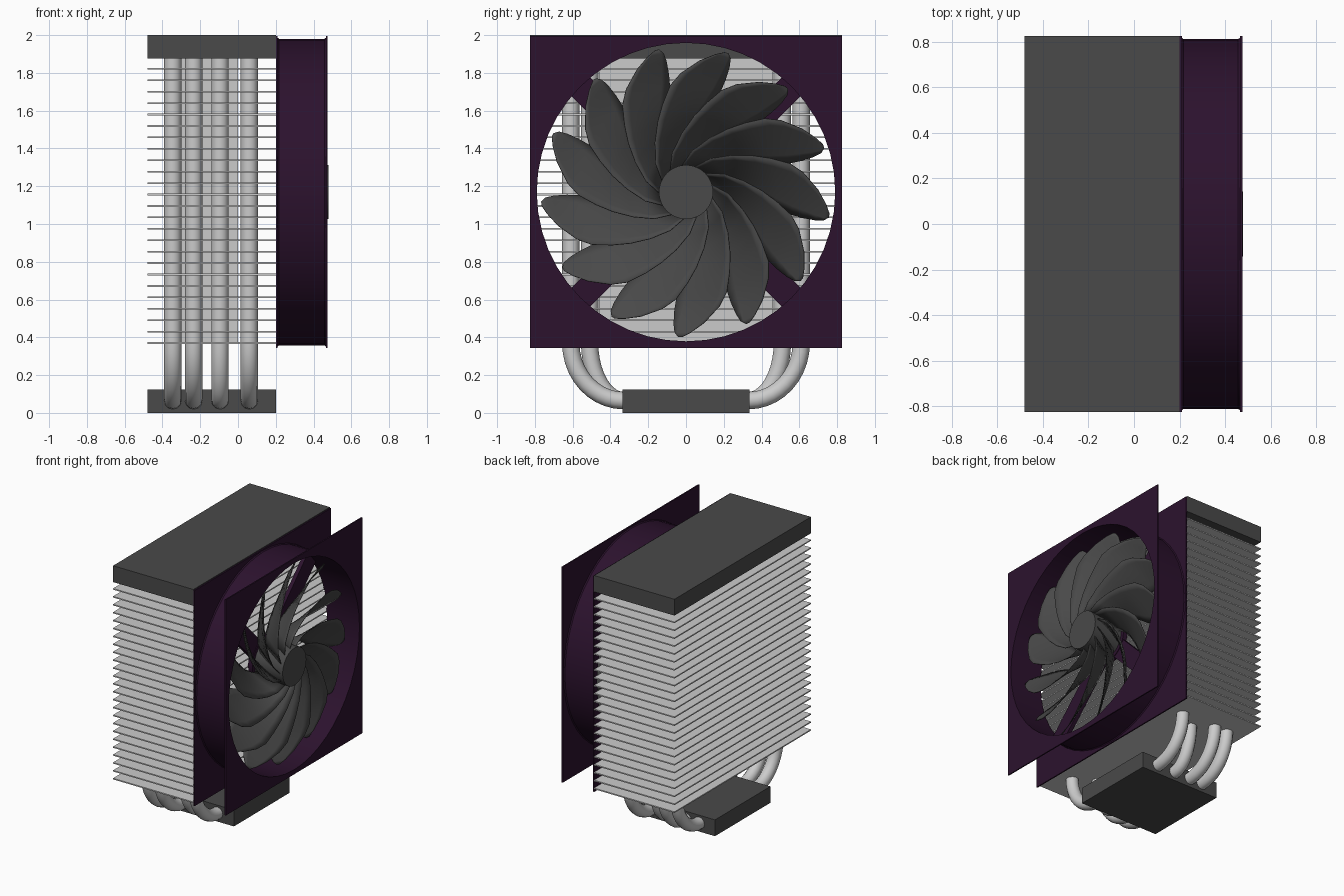
import bpy, bmesh
from math import sin, cos, pi, radians

if "Cube" in bpy.data.objects:
    bpy.data.objects.remove(bpy.data.objects["Cube"])


def material(name, color):
    m = bpy.data.materials.new(name)
    m.diffuse_color = color
    m.use_nodes = True
    m.node_tree.nodes["Principled BSDF"].inputs["Base Color"].default_value = m.diffuse_color
    return m


DARK = material("dark_grey", (0.067, 0.067, 0.067, 1))
PURPLE = material("purple", (0.025, 0.006, 0.027, 1))
CZ = 1.169         # fan axis height
SEG = 48


def make(name, verts, faces, mat=None, smooth=False):
    me = bpy.data.meshes.new(name)
    me.from_pydata(verts, [], faces)
    bm = bmesh.new()
    bm.from_mesh(me)
    bmesh.ops.recalc_face_normals(bm, faces=bm.faces)
    bm.to_mesh(me)
    bm.free()
    ob = bpy.data.objects.new(name, me)
    bpy.context.collection.objects.link(ob)
    if mat:
        me.materials.append(mat)
    if smooth:
        bpy.ops.object.select_all(action='DESELECT')
        ob.select_set(True)
        bpy.context.view_layer.objects.active = ob
        bpy.ops.object.shade_smooth_by_angle(angle=radians(35))
    return ob


def box(name, x0, x1, y0, y1, z0, z1, mat=None):
    v = [(x, y, z) for x in (x0, x1) for y in (y0, y1) for z in (z0, z1)]
    f = [(0, 1, 3, 2), (4, 6, 7, 5), (0, 4, 5, 1), (2, 3, 7, 6), (0, 2, 6, 4), (1, 5, 7, 3)]
    return make(name, v, f, mat)


def loop(x, r, square=False):
    pts = []
    for i in range(SEG):
        a = 2 * pi * i / SEG
        k = r / max(abs(cos(a)), abs(sin(a))) if square else r
        pts.append((x, k * cos(a), CZ + k * sin(a)))
    return pts


def ring(name, loops, mat, closed=True):
    n = len(loops)
    faces = []
    for j in range(n if closed else n - 1):
        a, b = j * SEG, ((j + 1) % n) * SEG
        faces += [(a + i, a + (i + 1) % SEG, b + (i + 1) % SEG, b + i) for i in range(SEG)]
    if not closed:
        faces += [tuple(range(SEG)), tuple(range((n - 1) * SEG, n * SEG))]
    return make(name, [p for l in loops for p in l], faces, mat, True)


# Base plate, top cover and inner core
box("base_plate", -0.48, 0.20, -0.335, 0.335, 0, 0.125, DARK)
box("top_cover", -0.48, 0.20, -0.825, 0.825, 1.875, 2.0, DARK)
box("inner_core", -0.345, 0.0, -0.46, 0.46, 0.37, 1.88)

# Cooling fins
for i in range(25):
    z = 0.365 + i * 0.0605
    box(f"fin_{i + 1}", -0.48, 0.20, -0.825, 0.825, z, z + 0.009)

# U-shaped heat pipes
for i, (x, a) in enumerate([(-0.345, 0.61), (-0.235, 0.61), (-0.095, 0.51), (0.06, 0.61)]):
    half = [(0.33 + (a - 0.33) * sin(t), 0.37 - 0.305 * cos(t))
            for t in [pi / 2 * k / 10 for k in range(11)]] + [(a, 1.88)]
    path = [(-y, z) for y, z in reversed(half)] + half
    cu = bpy.data.curves.new(f"heat_pipe_{i + 1}", 'CURVE')
    cu.dimensions = '3D'
    cu.bevel_depth = 0.046
    cu.bevel_resolution = 4
    cu.use_fill_caps = True
    sp = cu.splines.new('POLY')
    sp.points.add(len(path) - 1)
    for p, (y, z) in zip(sp.points, path):
        p.co = (x, y, z, 1)
    sp.use_smooth = True
    bpy.context.collection.objects.link(bpy.data.objects.new(cu.name, cu))

# Fan frame: two square flanges joined by a round duct
for name, x0, x1 in (("rear_flange", 0.20, 0.21), ("front_flange", 0.465, 0.475)):
    ring(name, [loop(x0, 0.79), loop(x0, 0.825, True),
                loop(x1, 0.825, True), loop(x1, 0.79)], PURPLE)
ring("fan_duct", [loop(0.202, 0.79), loop(0.202, 0.823), loop(0.218, 0.811),
                  loop(0.457, 0.811), loop(0.473, 0.823), loop(0.473, 0.79)], PURPLE)

# Diagonal struts and motor mount behind the blades
for i in range(2):
    s = box(f"strut_{i + 1}", 0.205, 0.235, -0.80, 0.80, -0.07, 0.07, PURPLE)
    s.location.z = CZ
    s.rotation_euler.x = radians(45 + 90 * i)
ring("motor_mount", [loop(0.205, 0.17), loop(0.24, 0.17)], PURPLE, False)

# Hub
ring("fan_hub", [loop(0.24, 0.143), loop(0.478, 0.143)], DARK, False)

# Blades: rows of radius, front-edge angle, rear-edge angle, front x, rear x
ROWS = [(0.13, 160, 118, 0.455, 0.27), (0.22, 137, 101, 0.455, 0.265),
        (0.31, 122, 89, 0.455, 0.265), (0.40, 112, 80, 0.455, 0.265),
        (0.48, 105, 74, 0.455, 0.265), (0.57, 98.5, 71, 0.455, 0.27),
        (0.63, 92.5, 70.6, 0.44, 0.285), (0.70, 84, 70.8, 0.41, 0.315),
        (0.745, 78, 71.5, 0.385, 0.34), (0.768, 74.5, 73, 0.367, 0.355)]
ACROSS = 7
for b in range(13):
    verts, faces = [], []
    for r, a0, a1, x0, x1 in ROWS:
        for k in range(ACROSS):
            t = k / (ACROSS - 1)
            a = radians(a0 + (a1 - a0) * t + b * 360 / 13)
            verts.append((x0 + (x1 - x0) * t, r * cos(a), CZ + r * sin(a)))
    for j in range(len(ROWS) - 1):
        for k in range(ACROSS - 1):
            p = j * ACROSS + k
            faces.append((p, p + 1, p + ACROSS + 1, p + ACROSS))
    blade = make(f"fan_blade_{b + 1}", verts, faces, DARK, True)
    mod = blade.modifiers.new("thickness", 'SOLIDIFY')
    mod.thickness = 0.004
    mod.offset = 0
